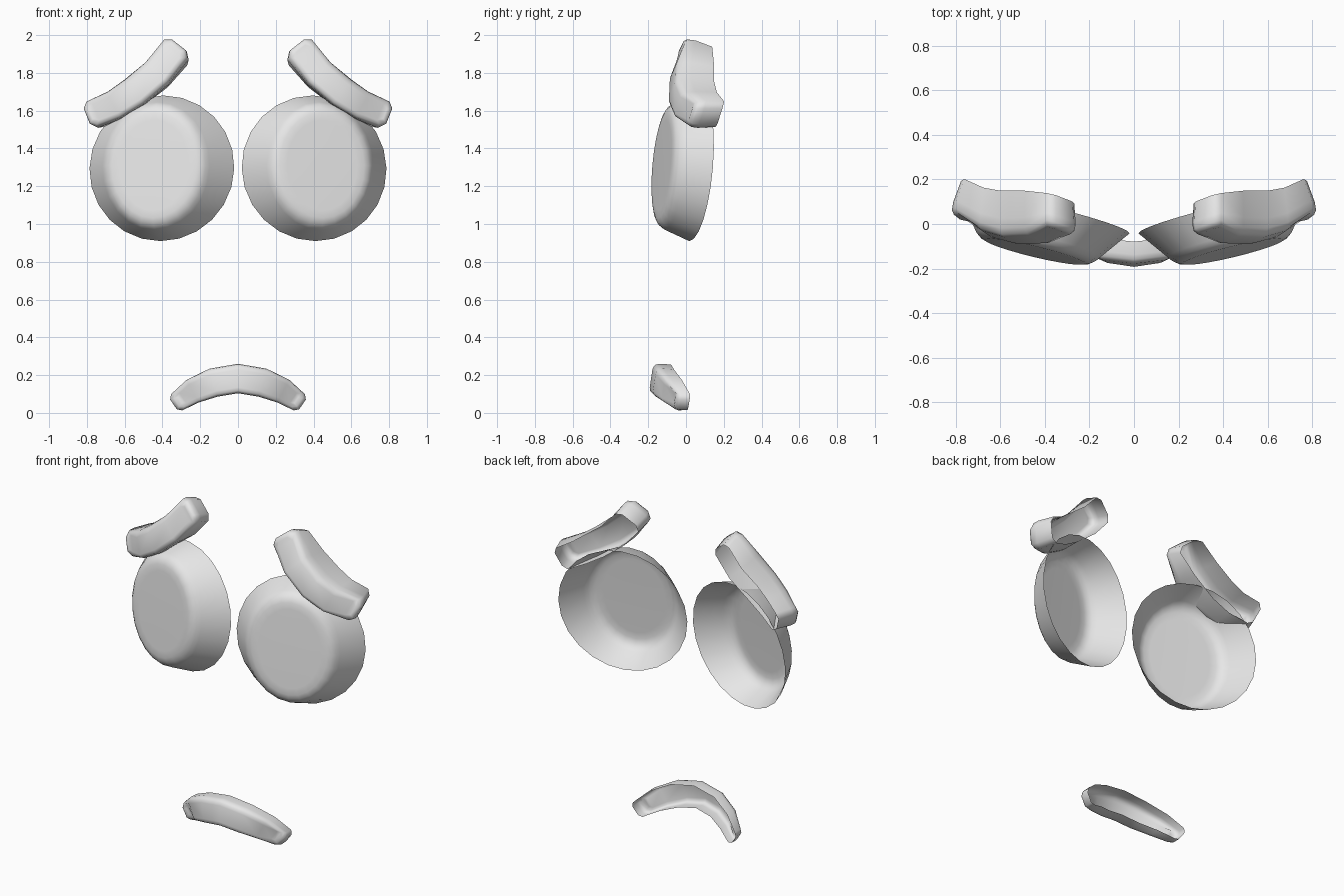
import bpy, bmesh, math
from mathutils import Vector

if "Cube" in bpy.data.objects:
    bpy.data.objects.remove(bpy.data.objects["Cube"])

grey = bpy.data.materials.new("plain_grey")
grey.diffuse_color = (0.8, 0.8, 0.8, 1)
grey.use_nodes = True
grey.node_tree.nodes["Principled BSDF"].inputs["Base Color"].default_value = grey.diffuse_color


def loft(name, rings, cap_quads=False):
    """Skin closed rings from open back to front, closing only the front."""
    bm = bmesh.new()
    loops = [[bm.verts.new(p) for p in ring] for ring in rings]
    n = len(loops[0])
    for a, b in zip(loops, loops[1:]):
        for i in range(n):
            j = (i + 1) % n
            bm.faces.new((a[i], a[j], b[j], b[i]))
    last = loops[-1]
    if cap_quads:
        caps = [bm.faces.new((last[i], last[i + 1], last[n - 2 - i], last[n - 1 - i]))
                for i in range(n // 2 - 1)]
    else:
        caps = [bm.faces.new(last)]
    bmesh.ops.recalc_face_normals(bm, faces=bm.faces)
    bm.normal_update()
    if sum(f.normal.y * f.calc_area() for f in caps) > 0:
        bmesh.ops.reverse_faces(bm, faces=bm.faces)
    me = bpy.data.meshes.new(name)
    bm.to_mesh(me)
    bm.free()
    me.materials.append(grey)
    ob = bpy.data.objects.new(name, me)
    bpy.context.collection.objects.link(ob)
    bpy.ops.object.select_all(action='DESELECT')
    ob.select_set(True)
    bpy.context.view_layer.objects.active = ob
    bpy.ops.object.shade_smooth_by_angle(angle=math.radians(60))
    return ob


def eye(name, side):
    """Open-backed dish, turned outward and slightly upward."""
    n = Vector((0.24, -1, 0.09)).normalized()
    u = Vector((1, 0.24, 0)).normalized()
    v = u.cross(n)
    if v.z < 0:
        v = -v
    centre = Vector((0.403, 0.05, 1.295))
    # half width, half height, distance forward
    profile = [(0.394, 0.387, 0), (0.292, 0.340, 0.135), (0.275, 0.325, 0.157),
               (0.255, 0.305, 0.172), (0.23, 0.28, 0.18), (0.19, 0.24, 0.181)]
    rings = []
    for rx, rz, d in profile:
        ring = []
        for k in range(24):
            t = math.tau * k / 24
            p = centre + n * d + u * rx * math.cos(t) + v * rz * math.sin(t)
            ring.append((p.x * side, p.y, p.z))
        rings.append(ring)
    return loft(name, rings)


def curved_bar(name, stations, lean, tip, side=1):
    """Bent bar with rounded front and open back.
    Each station: front centre, back centre, half width."""
    st = [(Vector(f), Vector(b), w) for f, b, w in stations]
    dirs = []
    for i in range(len(st)):
        d = st[min(i + 1, len(st) - 1)][0] - st[max(i - 1, 0)][0]
        dirs.append(Vector((d.x, 0, d.z)).normalized())
    # narrower end stations round off the corners
    f, b, w = st[0]
    g, c, x = st[-1]
    st = ([(f - dirs[0] * tip, b - dirs[0] * tip, w * 0.6)] + st +
          [(g + dirs[-1] * tip, c + dirs[-1] * tip, x * 0.6)])
    dirs = [dirs[0]] + dirs + [dirs[-1]]
    rings = []
    # fraction forward, width scale, end inset
    for t, s, e in [(0, 0.95, 0), (0.62, 1, 0), (0.84, 0.95, 0.006),
                    (0.96, 0.82, 0.02), (1, 0.6, 0.04)]:
        upper, lower = [], []
        for i, ((f, b, w), d) in enumerate(zip(st, dirs)):
            p = b.lerp(f, t)
            if i < 2:
                p = p + d * e
            elif i > len(st) - 3:
                p = p - d * e
            lat = Vector((-d.z, lean, d.x)) * w * s
            for row, q in ((upper, p + lat), (lower, p - lat)):
                row.append((q.x * side, q.y, q.z))
        rings.append(upper + lower[::-1])
    return loft(name, rings, True)


# Brows
brow = [((0.325, -0.03, 1.94), (0.33, 0.115, 1.89), 0.083),
        ((0.43, -0.07, 1.805), (0.43, 0.125, 1.78), 0.085),
        ((0.55, -0.075, 1.70), (0.55, 0.125, 1.69), 0.085),
        ((0.66, -0.045, 1.63), (0.64, 0.14, 1.63), 0.08),
        ((0.79, 0.025, 1.578), (0.735, 0.18, 1.582), 0.076)]
for label, side in (("left", -1), ("right", 1)):
    eye(label + "_eye", side)
    curved_bar(label + "_brow", brow, 0.3, 0.027, side)

# Downturned mouth
half = [(0, -0.185, 0.182, -0.09, 0.078), (0.13, -0.168, 0.16, -0.075, 0.077),
        (0.24, -0.12, 0.115, -0.03, 0.068), (0.325, -0.06, 0.056, 0.015, 0.052)]
mouth = [((x * s, yf, z), (x * s, yb, z), w)
         for s, part in ((-1, half[:0:-1]), (1, half)) for x, yf, z, yb, w in part]
curved_bar("mouth", mouth, 0.15, 0.02)
